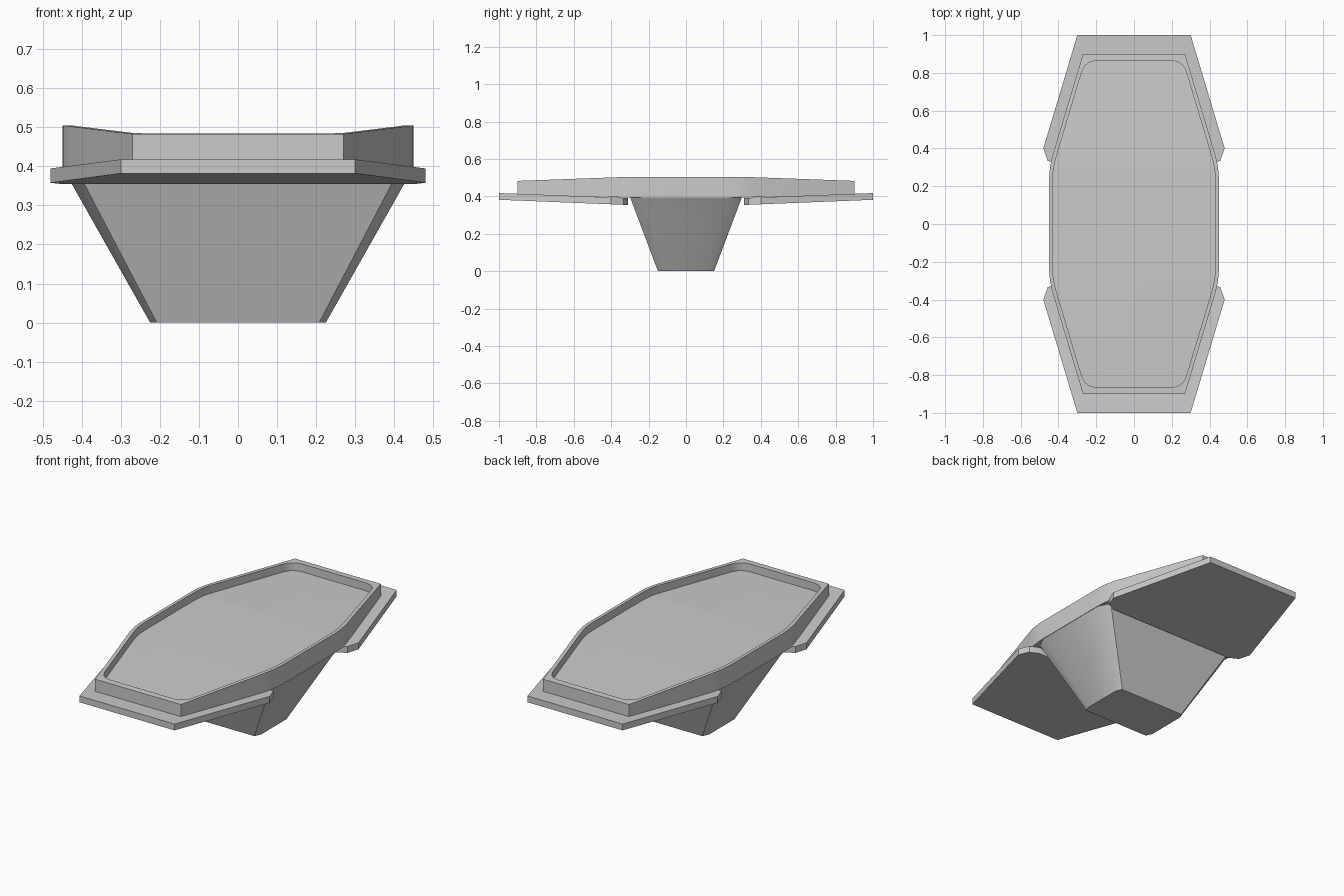
import bpy, bmesh, math
from mathutils import Vector

if "Cube" in bpy.data.objects:
    bpy.data.objects.remove(bpy.data.objects["Cube"])


def loft(name, rings):
    """Skin a stack of right-half profiles (ordered by y), mirrored across x, with strip caps."""
    bm = bmesh.new()
    loops = []
    for ring in rings:
        pts = list(ring) + [(-x, y, z) for x, y, z in reversed(ring)]
        loops.append([bm.verts.new(p) for p in pts])
    n = len(loops[0])
    for a, b in zip(loops, loops[1:]):
        for i in range(n):
            j = (i + 1) % n
            bm.faces.new((a[i], a[j], b[j], b[i]))
    for k, flip in ((0, True), (-1, False)):
        v = loops[k]
        for i in range(n // 2 - 1):
            f = [v[i], v[i + 1], v[n - 2 - i], v[n - 1 - i]]
            bm.faces.new(f[::-1] if flip else f)
    bmesh.ops.remove_doubles(bm, verts=bm.verts[:], dist=1e-5)
    bmesh.ops.dissolve_limit(bm, angle_limit=0.001, verts=bm.verts[:], edges=bm.edges[:])
    bmesh.ops.recalc_face_normals(bm, faces=bm.faces[:])
    me = bpy.data.meshes.new(name)
    bm.to_mesh(me)
    bm.free()
    ob = bpy.data.objects.new(name, me)
    bpy.context.collection.objects.link(ob)
    bpy.ops.object.select_all(action='DESELECT')
    ob.select_set(True)
    bpy.context.view_layer.objects.active = ob
    bpy.ops.object.shade_smooth_by_angle(angle=math.radians(30))
    return ob


def rounded(prev, corner, nxt, cut, steps=5):
    """Points of a rounded corner; a cut of zero repeats the sharp corner."""
    p, c, q = Vector(prev), Vector(corner), Vector(nxt)
    a = c + (p - c).normalized() * cut
    b = c + (q - c).normalized() * cut
    out = []
    for i in range(steps + 1):
        t = i / steps
        out.append(a * (1 - t) ** 2 + c * 2 * t * (1 - t) + b * t * t)
    return out


def tray_outline(scale, cut):
    """Right half of the long octagonal tray outline, from -y to +y."""
    end, side = (0.27 * scale, 0.9 * scale), (0.45 * scale, 0.3 * scale)
    up = rounded((side[0], 0), side, end, 0.08) + rounded(side, end, (0, end[1]), cut)
    return [(p.x, -p.y) for p in reversed(up)] + [(p.x, p.y) for p in up]


def lift(outline, z0, slope, start):
    """Give an outline its height, tilting past a starting distance in y."""
    return [(x, y, z0 + slope * max(0, abs(y) - start)) for x, y in outline]


# Tray with raised rim and shallow recess
outer, inner = tray_outline(1, 0), tray_outline(0.96, 0.065)
loft("tray", [lift(outer, 0.394, 0.025, 0.3),
              lift(outer, 0.505, -0.0367, 0.3),
              lift(inner, 0.505, -0.0367, 0.3),
              lift(inner, 0.460, -0.0367, 0.3)])

# Tilted end wings under the tray
wing = [(0.405, 0.31), (0.457, 0.335), (0.48, 0.4), (0.3, 1.0)]
for side, label in ((-1, "front_wing"), (1, "back_wing")):
    w = [(x, y * side) for x, y in wing]
    loft(label, [lift(w, 0.354, 0.040, 0.3), lift(w, 0.391, 0.0385, 0.3)])

# Flared pedestal with chamfered corners
foot = [(0.208, -0.15), (0.225, -0.115), (0.225, 0.115), (0.208, 0.15)]
loft("pedestal", [lift(foot, 0, 0, 1),
                  lift([(x * 2, y * 2) for x, y in foot], 0.398, 0, 1)])
